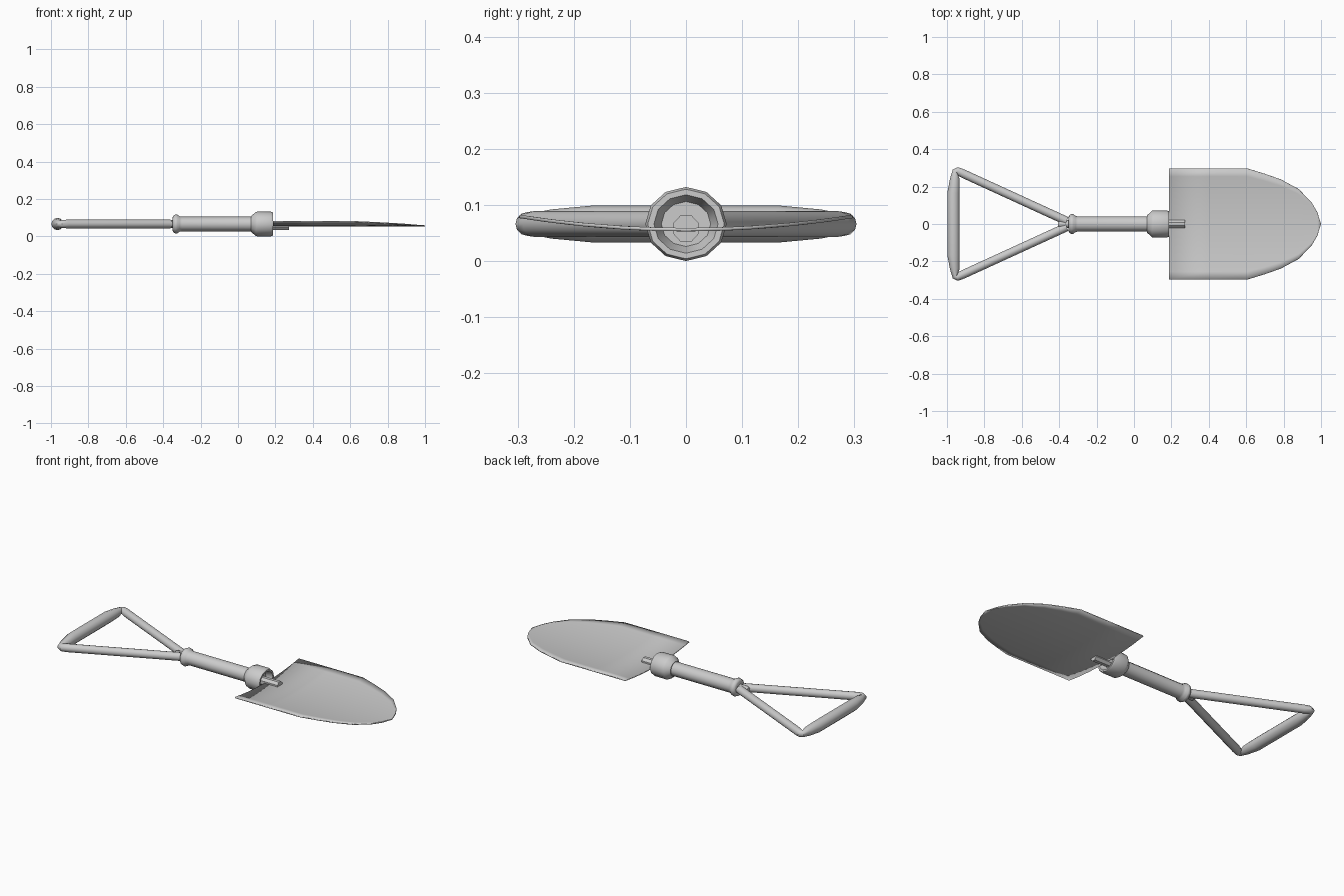
import bpy, bmesh, math
from mathutils import Vector

cube = bpy.data.objects.get("Cube")
if cube:
    bpy.data.objects.remove(cube, do_unlink=True)

grey = bpy.data.materials.new("light_grey_metal")
grey.use_nodes = True
grey.diffuse_color = (0.6, 0.6, 0.6, 1)
grey.node_tree.nodes["Principled BSDF"].inputs["Base Color"].default_value = (0.6, 0.6, 0.6, 1)

AXIS_Z = 0.066


def finish(name, bm, angle=40):
    """Turn a bmesh into a smooth-shaded object."""
    bmesh.ops.recalc_face_normals(bm, faces=bm.faces)
    mesh = bpy.data.meshes.new(name)
    bm.to_mesh(mesh)
    bm.free()
    mesh.materials.append(grey)
    obj = bpy.data.objects.new(name, mesh)
    bpy.context.collection.objects.link(obj)
    bpy.ops.object.select_all(action='DESELECT')
    obj.select_set(True)
    bpy.context.view_layer.objects.active = obj
    bpy.ops.object.shade_smooth_by_angle(angle=math.radians(angle))
    return obj


def loft(name, rings, sides=12, z=AXIS_Z, turn=0.0):
    """Skin rings given as (centre x, centre y, sideways vector, height radius)."""
    bm = bmesh.new()
    loops = []
    for x, y, side, rz in rings:
        loop = []
        for i in range(sides):
            a = 2 * math.pi * (i + turn) / sides
            p = Vector((x, y, z)) + side * math.sin(a)
            p.z += rz * math.cos(a)
            loop.append(bm.verts.new(p))
        loops.append(loop)
    for a, b in zip(loops, loops[1:]):
        for i in range(sides):
            j = (i + 1) % sides
            bm.faces.new((a[i], a[j], b[j], b[i]))
    bm.faces.new(loops[0])
    bm.faces.new(loops[-1])
    return finish(name, bm)


def lathe(name, profile, widen=1.0, **kw):
    return loft(name, [(x, 0, Vector((0, r * widen, 0)), r) for x, r in profile], **kw)


# Triangular handle: one bent tube, thicker along the grip
half = [(-0.36, 0.016, 0.023), (-0.915, 0.27, 0.023), (-0.943, 0.283, 0.021),
        (-0.955, 0.28, 0.018), (-0.958, 0.24, 0.026), (-0.965, 0.165, 0.033)]
path = half + [(x, -y, r) for x, y, r in reversed(half)]
rings = []
for i, (x, y, r) in enumerate(path):
    here = Vector((x, y, 0))
    before = Vector((*path[max(i - 1, 0)][:2], 0))
    after = Vector((*path[min(i + 1, len(path) - 1)][:2], 0))
    way = (here - before).normalized() + (after - here).normalized()
    way.normalize()
    rings.append((x, y, Vector((-way.y, way.x, 0)) * r, r))
loft("handle_loop", rings)

# Short joint holding both arms
lathe("handle_joint", [(-0.405, 0.016), (-0.395, 0.021), (-0.33, 0.021)])

# Shaft with flared end collar
lathe("shaft", [(-0.349, 0.038), (-0.345, 0.046), (-0.335, 0.051), (-0.325, 0.051),
                (-0.312, 0.041), (-0.3, 0.039), (0.09, 0.039)], widen=1.04)

# Hollow-fronted socket
lathe("socket", [(0.07, 0.042), (0.095, 0.064), (0.105, 0.066), (0.176, 0.066),
                 (0.186, 0.062), (0.186, 0.052), (0.15, 0.04)], widen=1.1)

# Tang joining socket and blade
lathe("tang", [(0.12, 0.026), (0.272, 0.026)], widen=0.92, sides=8, z=0.058, turn=0.5)

# Dished blade with a rounded tip
outline = [(0.187, 0.297), (0.4, 0.297), (0.605, 0.297), (0.7, 0.268), (0.785, 0.238),
           (0.88, 0.187), (0.95, 0.115), (0.98, 0.063), (1.0, 0.0)]
COLS = 14
bm = bmesh.new()
rows = []
for x, w in outline:
    row = []
    for c in range(COLS + 1):
        y = w * (2 * c / COLS - 1)
        row.append(bm.verts.new((x, y, 0.056 + 0.024 * (y / 0.3) ** 2)))
    rows.append(row)
for a, b in zip(rows, rows[1:]):
    for c in range(COLS):
        bm.faces.new((a[c], a[c + 1], b[c + 1], b[c]))
bmesh.ops.remove_doubles(bm, verts=bm.verts, dist=0.0005)
blade = finish("blade", bm)
solid = blade.modifiers.new("thickness", 'SOLIDIFY')
solid.thickness = 0.006
solid.offset = 0
